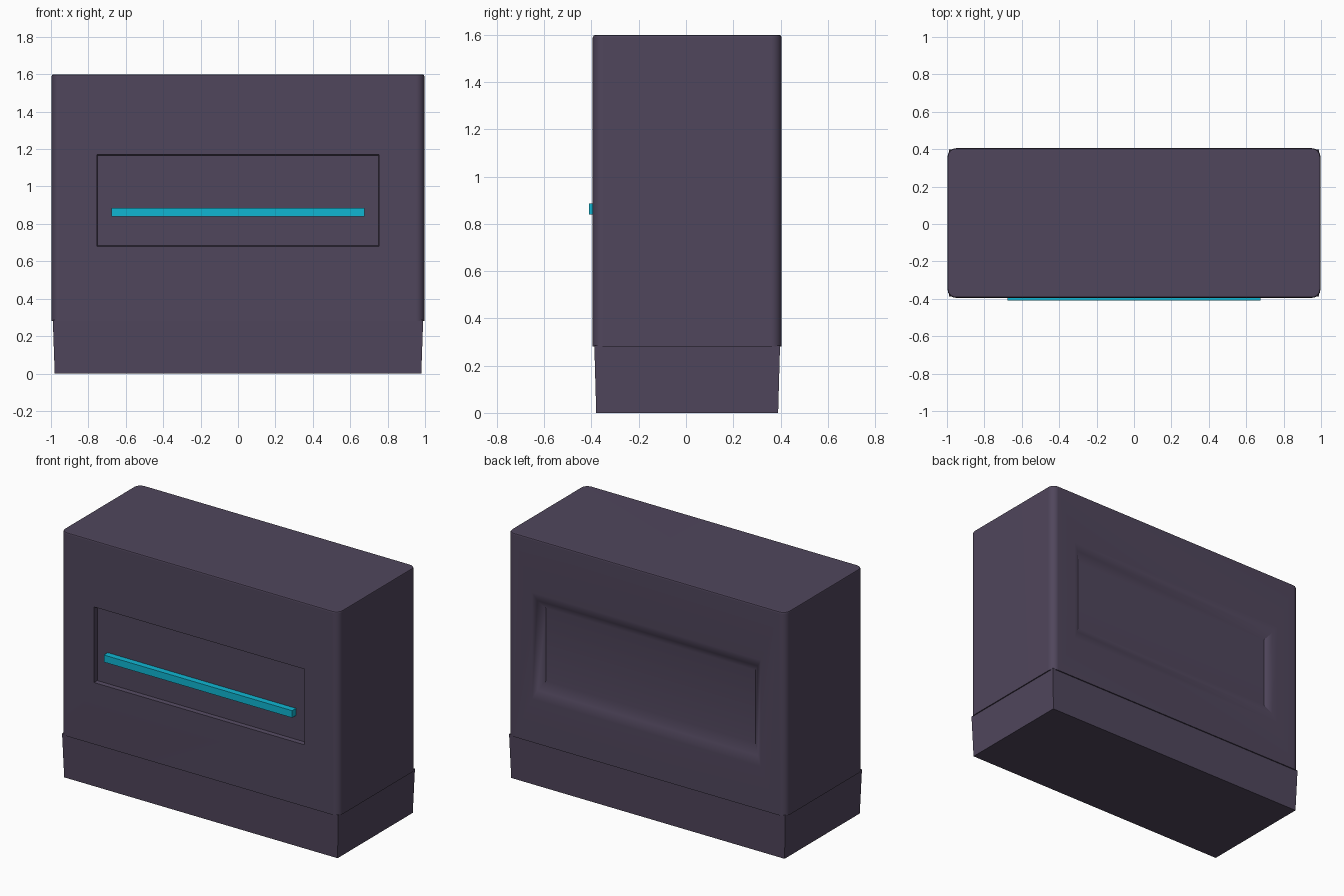
import bpy, bmesh
from mathutils import Vector

if "Cube" in bpy.data.objects:
    bpy.data.objects.remove(bpy.data.objects["Cube"])

YC = 0.005  # depth centre of the cabinet


def material(name, rgb):
    m = bpy.data.materials.new(name)
    m.diffuse_color = (*rgb, 1)
    m.use_nodes = True
    m.node_tree.nodes["Principled BSDF"].inputs["Base Color"].default_value = m.diffuse_color
    return m


purple = material("dark_purple", (0.080, 0.061, 0.107))
cyan = material("cyan", (0.005, 0.47, 0.65))


def box(bm, hx, y0, y1, z0, z1):
    verts = bmesh.ops.create_cube(bm, size=1)["verts"]
    for v in verts:
        v.co = Vector((v.co.x * 2 * hx,
                       y1 if v.co.y > 0 else y0,
                       z1 if v.co.z > 0 else z0))
    return verts


def finish(bm, name, mat, smooth=False):
    bmesh.ops.recalc_face_normals(bm, faces=bm.faces)
    me = bpy.data.meshes.new(name)
    bm.to_mesh(me)
    bm.free()
    ob = bpy.data.objects.new(name, me)
    me.materials.append(mat)
    bpy.context.collection.objects.link(ob)
    if smooth:
        bpy.ops.object.select_all(action='DESELECT')
        ob.select_set(True)
        bpy.context.view_layer.objects.active = ob
        bpy.ops.object.shade_smooth_by_angle(angle=0.61)
        w = ob.modifiers.new("weighted", 'WEIGHTED_NORMAL')
        w.keep_sharp = True
    return ob


def recess(bm, side, rings):
    """Replace the flat front (side -1) or back (side 1) by stepped rings."""
    face = max(bm.faces, key=lambda f: f.normal.y * side * f.calc_area())
    y = face.calc_center_median().y
    zc = face.calc_center_median().z
    corner = {(v.co.x > 0, v.co.z > zc): v for v in face.verts}
    order = [(False, False), (True, False), (True, True), (False, True)]
    outer = [corner[k] for k in order]
    bmesh.ops.delete(bm, geom=[face], context='FACES_ONLY')
    for hx, z0, z1, depth in rings:
        inner = [bm.verts.new((hx if k[0] else -hx, y - side * depth,
                               z1 if k[1] else z0)) for k in order]
        for i in range(4):
            j = (i + 1) % 4
            bm.faces.new((outer[i], outer[j], inner[j], inner[i]))
        outer = inner
    bm.faces.new(outer)


# Cabinet body: rounded upright edges, tight rounding on top
bm = bmesh.new()
box(bm, 0.997, YC - 0.4, YC + 0.4, 0.28, 1.6)
upright = [e for e in bm.edges if abs(e.verts[0].co.z - e.verts[1].co.z) > 1]
bmesh.ops.bevel(bm, geom=upright, offset=0.045, segments=4, profile=0.5,
                affect='EDGES')
rim = [e for e in bm.edges if all(v.co.z > 1.599 for v in e.verts)]
bmesh.ops.bevel(bm, geom=rim, offset=0.012, segments=2, profile=0.5,
                affect='EDGES')
bm.normal_update()
# crisp front panel recess, soft sloped back recess
recess(bm, -1, [(0.755, 0.68, 1.17, 0), (0.75, 0.685, 1.165, 0.025)])
bm.normal_update()
recess(bm, 1, [(0.82, 0.56, 1.25, 0), (0.79, 0.62, 1.20, 0.012),
               (0.75, 0.68, 1.15, 0.045)])
finish(bm, "cabinet_body", purple, smooth=True)

# Plinth, narrowing slightly towards the floor
bm = bmesh.new()
for v in box(bm, 0.99, YC - 0.393, YC + 0.393, 0, 0.285):
    if v.co.z < 0.1:
        v.co.x *= 0.98 / 0.99
        v.co.y = YC + (v.co.y - YC) * 0.385 / 0.393
finish(bm, "plinth", purple)

# Light strip across the front panel
bm = bmesh.new()
box(bm, 0.675, -0.41, -0.365, 0.84, 0.886)
finish(bm, "light_strip", cyan)
